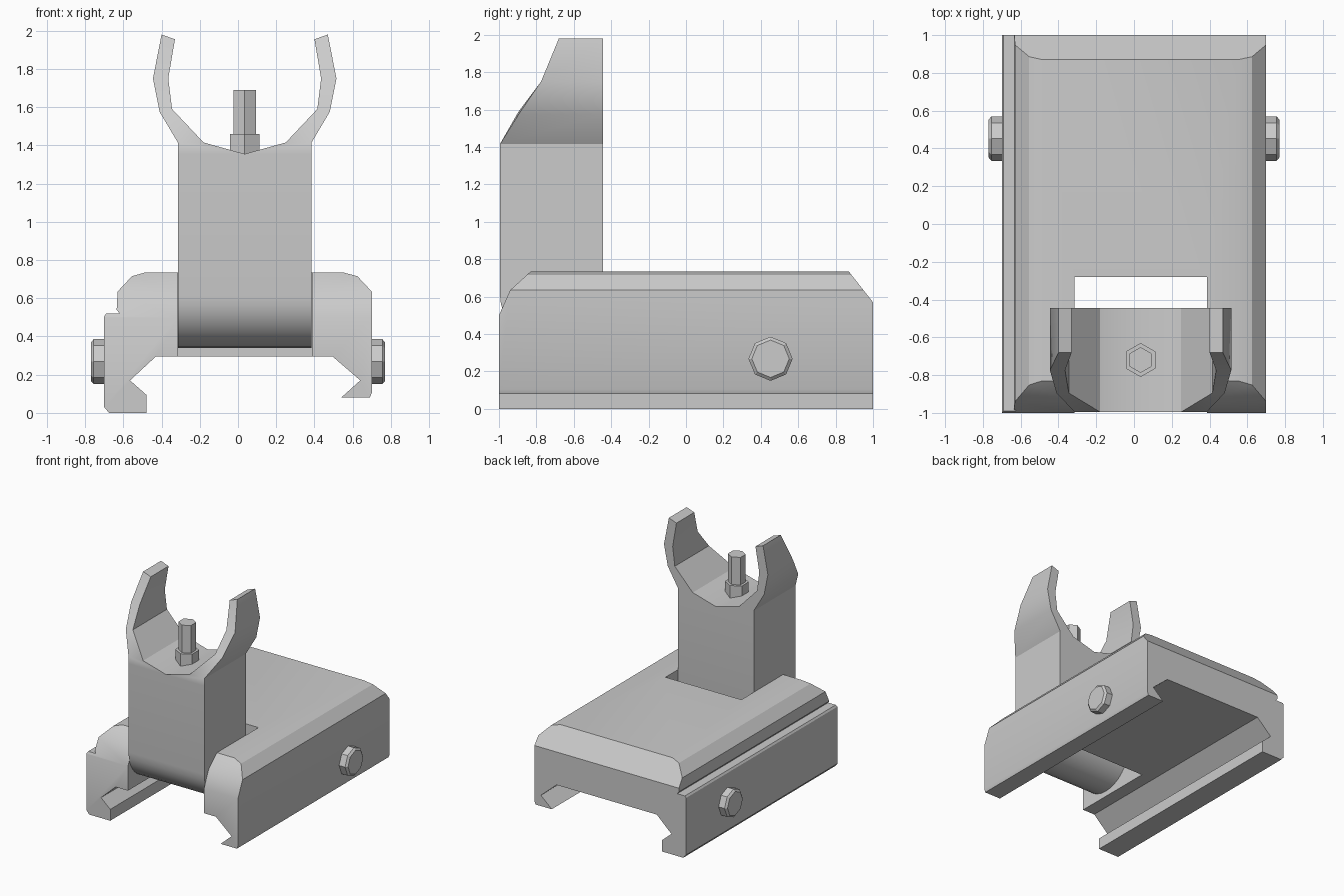
import bpy, bmesh, math
from mathutils import Vector

cube = bpy.data.objects.get("Cube")
if cube:
    bpy.data.objects.remove(cube, do_unlink=True)

# Single grey finish
grey = bpy.data.materials.new("plain grey")
grey.use_nodes = True
COLOR = (0.6, 0.6, 0.6, 1.0)
grey.diffuse_color = COLOR
for node in grey.node_tree.nodes:
    if node.type == 'BSDF_PRINCIPLED':
        node.inputs["Base Color"].default_value = COLOR


def finish(bm, name, location=(0, 0, 0), rotation=(0, 0, 0)):
    bmesh.ops.remove_doubles(bm, verts=bm.verts[:], dist=1e-4)
    bmesh.ops.recalc_face_normals(bm, faces=bm.faces[:])
    mesh = bpy.data.meshes.new(name)
    bm.to_mesh(mesh)
    bm.free()
    mesh.materials.append(grey)
    obj = bpy.data.objects.new(name, mesh)
    obj.location, obj.rotation_euler = location, rotation
    bpy.context.collection.objects.link(obj)
    return obj


def activate(obj):
    bpy.ops.object.select_all(action='DESELECT')
    obj.select_set(True)
    bpy.context.view_layer.objects.active = obj


def smooth(obj, degrees=30):
    activate(obj)
    bpy.ops.object.shade_smooth_by_angle(angle=math.radians(degrees))


def turned(name, sides, rings, location, rotation=(0, 0, 0)):
    """Prism with stacked rings of (radius, height); first corner on +y."""
    bm = bmesh.new()
    loops = []
    for radius, z in rings:
        angles = [2 * math.pi * i / sides for i in range(sides)]
        loops.append([bm.verts.new((radius * math.sin(a), radius * math.cos(a), z)) for a in angles])
    for a, b in zip(loops, loops[1:]):
        for i in range(sides):
            j = (i + 1) % sides
            bm.faces.new((a[i], a[j], b[j], b[i]))
    bm.faces.new(loops[0])
    bm.faces.new(loops[-1])
    return finish(bm, name, location, rotation)


MID = 0.035   # centre line of the sight post

# Clamp base: cross-section swept along y
section = [(-0.70, 0.03), (-0.675, 0.0), (-0.48, 0.0), (-0.48, 0.095), (-0.565, 0.17),
           (-0.43, 0.295), (0.495, 0.295), (0.64, 0.17), (0.54, 0.08), (0.69, 0.08),
           (0.70, 0.105), (0.70, 0.635), (0.625, 0.715), (0.55, 0.735), (-0.485, 0.735),
           (-0.555, 0.715), (-0.63, 0.635), (-0.635, 0.54), (-0.62, 0.52), (-0.69, 0.52),
           (-0.70, 0.505)]
bm = bmesh.new()
face = bm.faces.new([bm.verts.new((x, -1, z)) for x, z in section])
ext = bmesh.ops.extrude_face_region(bm, geom=[face], use_keep_orig=True)
bmesh.ops.translate(bm, vec=(0, 2, 0), verts=[v for v in ext["geom"] if isinstance(v, bmesh.types.BMVert)])
bmesh.ops.recalc_face_normals(bm, faces=bm.faces[:])

# Bevelled top ends: each cut is (y, z) to (y, z)
for (y0, z0), (y1, z1) in [((-0.94, 0.635), (-0.83, 0.735)),
                           ((-1.0, 0.50), (-0.94, 0.635)),
                           ((1.0, 0.57), (0.87, 0.735))]:
    normal = Vector((0, -(z1 - z0), y1 - y0))
    if normal.z < 0:
        normal.negate()
    cut = bmesh.ops.bisect_plane(bm, geom=bm.verts[:] + bm.edges[:] + bm.faces[:], dist=1e-5,
                                 plane_co=(0, y0, z0), plane_no=normal, clear_outer=True)
    rim = [e for e in bm.edges if e.is_boundary]
    bmesh.ops.holes_fill(bm, edges=rim, sides=0)
base = finish(bm, "clamp_base")

# Slot for the folding post
bm = bmesh.new()
bmesh.ops.create_cube(bm, size=1)
cutter = finish(bm, "slot_cutter", (MID, -0.78, 0.5))
cutter.scale = (0.702, 1.0, 1.4)
cutter.hide_render = True
slot = base.modifiers.new("slot", 'BOOLEAN')
slot.operation, slot.solver, slot.object = 'DIFFERENCE', 'EXACT', cutter
activate(base)
bpy.ops.object.modifier_apply(modifier=slot.name)
bpy.data.objects.remove(cutter, do_unlink=True)
smooth(base)

# Sight post: half lofted from top of the ear down to the round foot, then mirrored
FRONT, BACK, FOOT_Y, FOOT_Z, FOOT_R = -0.995, -0.445, -0.72, 0.615, 0.275
# outer x, outer z, inner x, inner z, front y, back y
rows = [(0.435, 1.98, 0.365, 1.955, -0.68, BACK),
        (0.48, 1.75, 0.40, 1.75, -0.775, BACK),
        (0.445, 1.575, 0.38, 1.59, -0.895, BACK),
        (0.35, 1.415, 0.215, 1.415, FRONT, BACK),
        (0.35, 1.355, 0.0, 1.355, FRONT, BACK)]
for i in range(9):
    a = math.pi / 2 * i / 8
    z, half = FOOT_Z - FOOT_R * math.sin(a), FOOT_R * math.cos(a)
    rows.append((0.35, z, 0.0, z, FOOT_Y - half, FOOT_Y + half))
bm = bmesh.new()
rings = [[bm.verts.new(p) for p in ((xo, yf, zo), (xi, yf, zi), (xi, yb, zi), (xo, yb, zo))]
         for xo, zo, xi, zi, yf, yb in rows]
bm.faces.new(rings[0])
for n, (a, b) in enumerate(zip(rings, rings[1:])):
    for i in range(4):
        if i == 1 and rows[n][2] == 0:
            continue          # open along the mirror plane
        j = (i + 1) % 4
        bm.faces.new((a[i], a[j], b[j], b[i]))
post = finish(bm, "sight_post", (MID, 0, 0))
mirror = post.modifiers.new("mirror", 'MIRROR')
mirror.use_clip = True
smooth(post)

# Hexagonal aiming pin and its collar
turned("pin_collar", 6, [(0.09, 1.34), (0.09, 1.46)], (MID, -0.72, 0))
turned("aiming_pin", 6, [(0.068, 1.40), (0.068, 1.69)], (MID, -0.72, 0))

# Octagonal cross bolt heads on both sides
for side, name in ((1, "left_bolt_head"), (-1, "right_bolt_head")):
    turned(name, 8, [(0.118, -0.02), (0.118, 0.055), (0.10, 0.07)],
           (side * 0.70, 0.452, 0.268), (0, side * math.pi / 2, 0))
